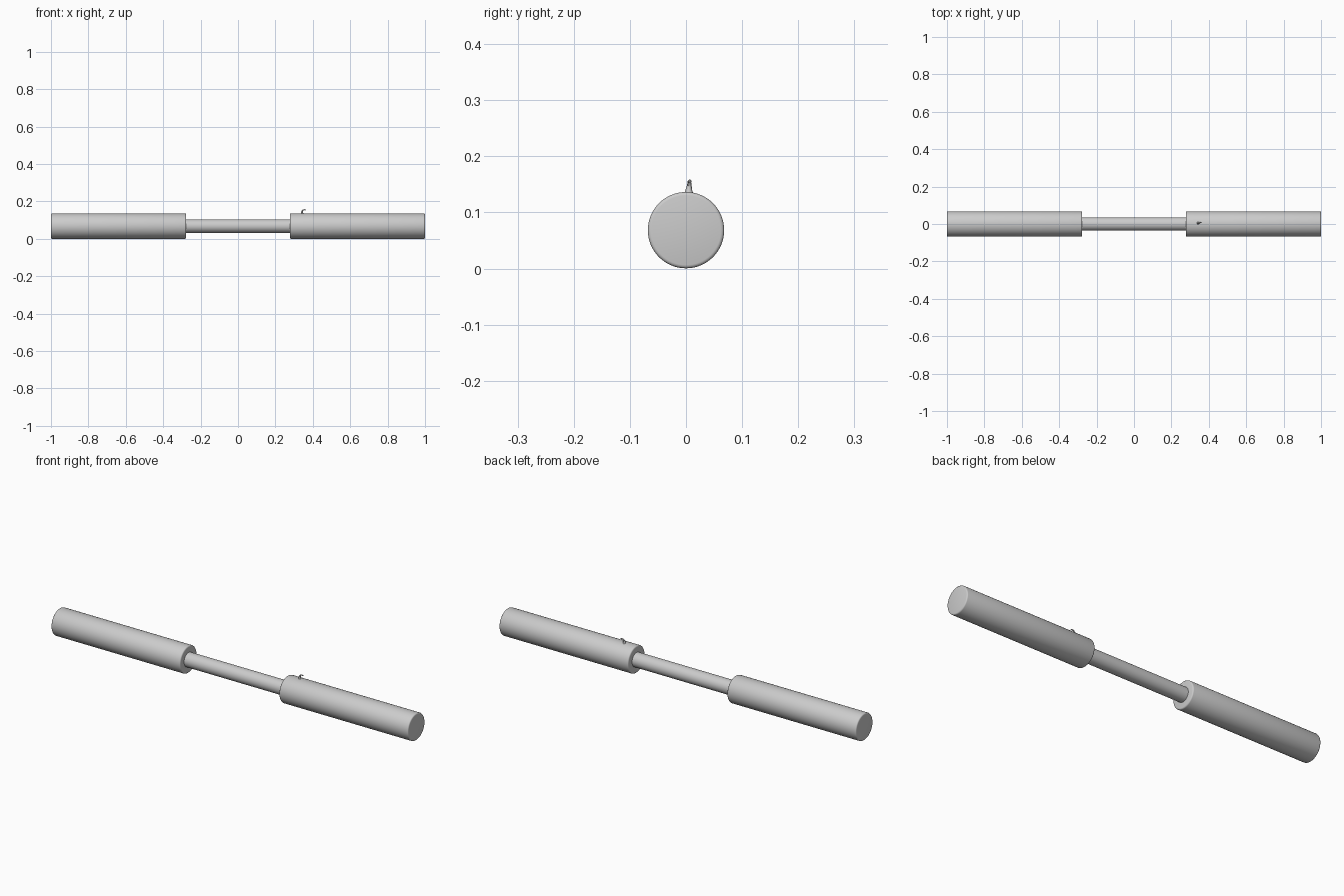
import bpy, math
from mathutils import Vector

if "Cube" in bpy.data.objects:
    bpy.data.objects.remove(bpy.data.objects["Cube"])

grey = bpy.data.materials.new("light grey")
grey.diffuse_color = (0.6, 0.6, 0.6, 1)
grey.use_nodes = True
grey.node_tree.nodes["Principled BSDF"].inputs["Base Color"].default_value = grey.diffuse_color
AXIS_Z = 0.0685


def finish(ob, name):
    ob.name = name
    ob.data.materials.append(grey)
    bpy.ops.object.shade_smooth_by_angle(angle=math.radians(35))


def cylinder_x(name, x0, x1, radius, bevel=0.0):
    """Cylinder lying along x, with optional rounded rims."""
    bpy.ops.mesh.primitive_cylinder_add(vertices=64, radius=radius, depth=x1 - x0,
                                        location=((x0 + x1) / 2, 0, AXIS_Z),
                                        rotation=(0, math.pi / 2, 0))
    ob = bpy.context.object
    if bevel:
        mod = ob.modifiers.new("rim", 'BEVEL')
        mod.width = bevel
        mod.segments = 3
        mod.limit_method = 'ANGLE'
        mod.angle_limit = math.radians(40)
        bpy.ops.object.modifier_apply(modifier=mod.name)
    finish(ob, name)


# two thick grips joined by a thin rod
cylinder_x("left_grip", -1.0, -0.277, 0.068, 0.006)
cylinder_x("right_grip", 0.277, 1.0, 0.068, 0.006)
cylinder_x("middle_rod", -0.3, 0.3, 0.036)

# small tapered hook on top of the right grip
curve = bpy.data.curves.new("hook", 'CURVE')
curve.dimensions = '3D'
curve.bevel_depth = 0.008
curve.bevel_resolution = 3
curve.use_fill_caps = True
path = [(0.343, 0.005, 0.130, 1.1), (0.342, 0.005, 0.140, 0.75),
        (0.343, 0.006, 0.149, 0.5), (0.348, 0.006, 0.155, 0.4),
        (0.355, 0.007, 0.156, 0.35), (0.362, 0.007, 0.154, 0.25)]
spline = curve.splines.new('POLY')
spline.points.add(len(path) - 1)
for p, (x, y, z, r) in zip(spline.points, path):
    p.co = (x, y, z, 1)
    p.radius = r
hook = bpy.data.objects.new("hook", curve)
bpy.context.collection.objects.link(hook)
bpy.ops.object.select_all(action='DESELECT')
hook.select_set(True)
bpy.context.view_layer.objects.active = hook
bpy.ops.object.convert(target='MESH')
finish(bpy.context.object, "hook")
